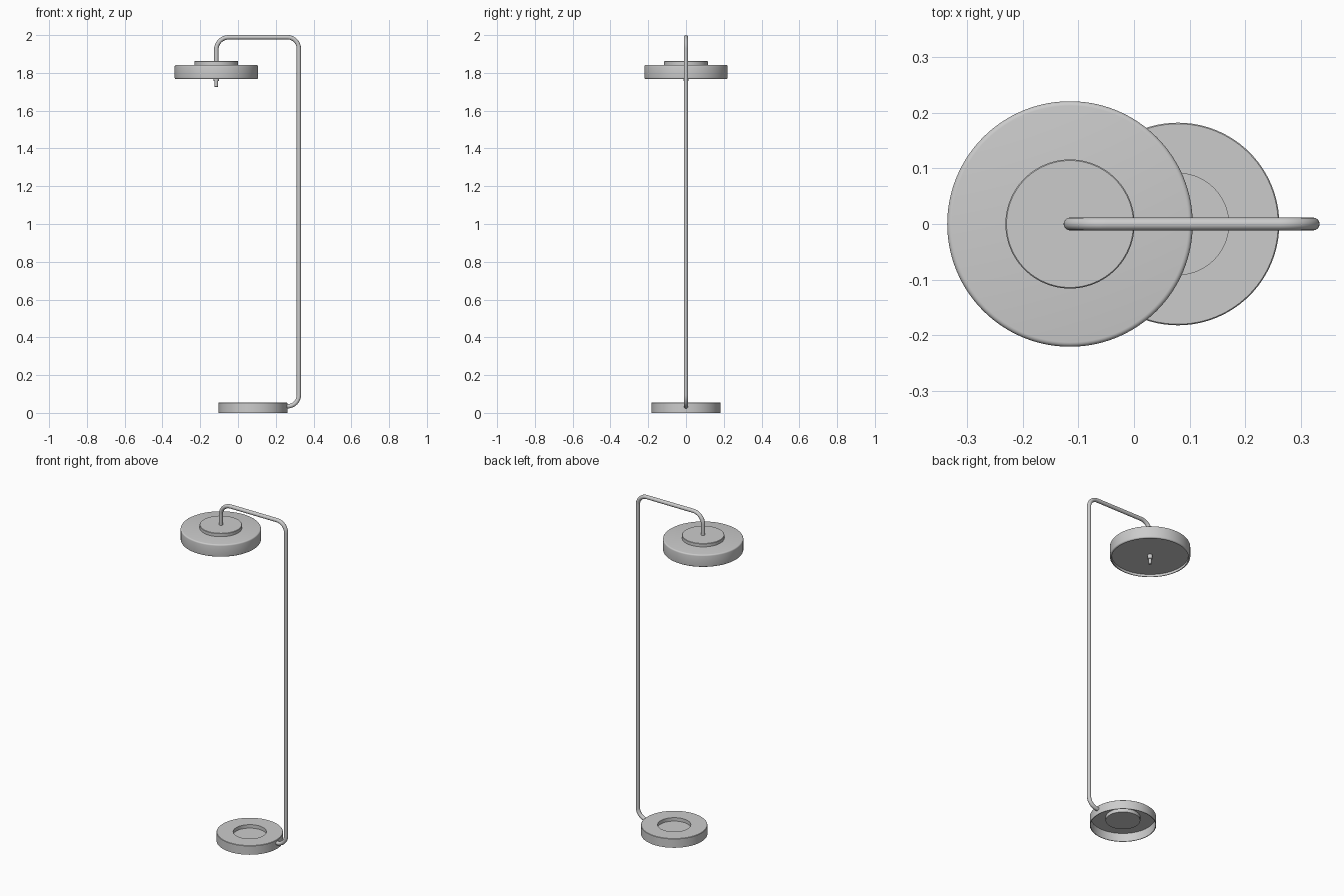
import bpy, bmesh, math
from mathutils import Vector

if "Cube" in bpy.data.objects:
    bpy.data.objects.remove(bpy.data.objects["Cube"])

LAMP_X, BASE_X, POLE_X = -0.115, 0.079, 0.322
TUBE_R = 0.0115


def smooth(obj):
    bpy.ops.object.select_all(action='DESELECT')
    obj.select_set(True)
    bpy.context.view_layer.objects.active = obj
    bpy.ops.object.shade_smooth_by_angle(angle=math.radians(35))


def lathe(name, x, profile, steps=96):
    """Revolve a (radius, z) profile, starting and ending on the axis."""
    bm = bmesh.new()
    vs = [bm.verts.new((r, 0, z)) for r, z in profile]
    es = [bm.edges.new(p) for p in zip(vs, vs[1:])]
    bmesh.ops.spin(bm, geom=vs + es, cent=(0, 0, 0), axis=(0, 0, 1),
                   angle=math.tau, steps=steps, use_duplicate=False)
    bmesh.ops.remove_doubles(bm, verts=bm.verts, dist=1e-5)
    bmesh.ops.recalc_face_normals(bm, faces=bm.faces)
    me = bpy.data.meshes.new(name)
    bm.to_mesh(me)
    bm.free()
    obj = bpy.data.objects.new(name, me)
    obj.location.x = x
    bpy.context.collection.objects.link(obj)
    smooth(obj)
    return obj


def rounded_path(points, radii, n=12):
    """Polyline whose right-angle inner corners become arcs."""
    pts = [Vector(p) for p in points]
    out = [pts[0]]
    for a, c, b, r in zip(pts, pts[1:], pts[2:], radii):
        u, v = (a - c).normalized() * r, (b - c).normalized() * r
        for i in range(n + 1):
            t = math.pi / 2 * i / n
            out.append(c + u * (1 - math.sin(t)) + v * (1 - math.cos(t)))
    return out + [pts[-1]]


def tube(name, path, radius):
    cu = bpy.data.curves.new(name, 'CURVE')
    cu.dimensions = '3D'
    cu.bevel_depth = radius
    cu.bevel_resolution = 6
    cu.use_fill_caps = True
    sp = cu.splines.new('POLY')
    sp.points.add(len(path) - 1)
    for p, co in zip(sp.points, path):
        p.co = (*co, 1)
    obj = bpy.data.objects.new(name, cu)
    bpy.context.collection.objects.link(obj)
    bpy.ops.object.select_all(action='DESELECT')
    obj.select_set(True)
    bpy.context.view_layer.objects.active = obj
    bpy.ops.object.convert(target='MESH')
    smooth(bpy.context.object)


# Base: hollow disc, open below, with a round recess on top
lathe("base", BASE_X, [
    (0, 0.034), (0.091, 0.034), (0.091, 0.055), (0.180, 0.055), (0.182, 0.053),
    (0.182, 0), (0.178, 0), (0.178, 0.051), (0.095, 0.051), (0.095, 0.030),
    (0, 0.030)])

# Bent pole: from the base side, up, across and down to the lamp head
tube("pole", rounded_path(
    [(0.257, 0, 0.035), (POLE_X, 0, 0.035), (POLE_X, 0, 1.9885),
     (LAMP_X, 0, 1.9885), (LAMP_X, 0, 1.858)],
    [0.06, 0.06, 0.066]), TUBE_R)

# Lamp shade: wide drum with softened rims and a shallow recess below
R, top, bot, b = 0.2205, 1.842, 1.767, 0.008
arc = [(math.sin(i * math.pi / 8), math.cos(i * math.pi / 8)) for i in range(5)]
lathe("lamp_shade", LAMP_X,
      [(0, top)]
      + [(R - b + b * s, top - b + b * c) for s, c in arc]
      + [(R - b + b * c, bot + b - b * s) for s, c in arc]
      + [(R - 0.010, bot), (R - 0.010, bot + 0.015), (0, bot + 0.015)], 128)

# Raised disc on top of the shade
lathe("shade_cap", LAMP_X, [
    (0, 1.862), (0.114, 1.862), (0.116, 1.860), (0.116, 1.840), (0, 1.840)])

# Small switch stem under the shade
lathe("switch_stem", LAMP_X, [
    (0, 1.784), (0.014, 1.784), (0.014, 1.758), (0.0085, 1.756),
    (0.0085, 1.727), (0.0070, 1.725), (0, 1.725)], 32)
